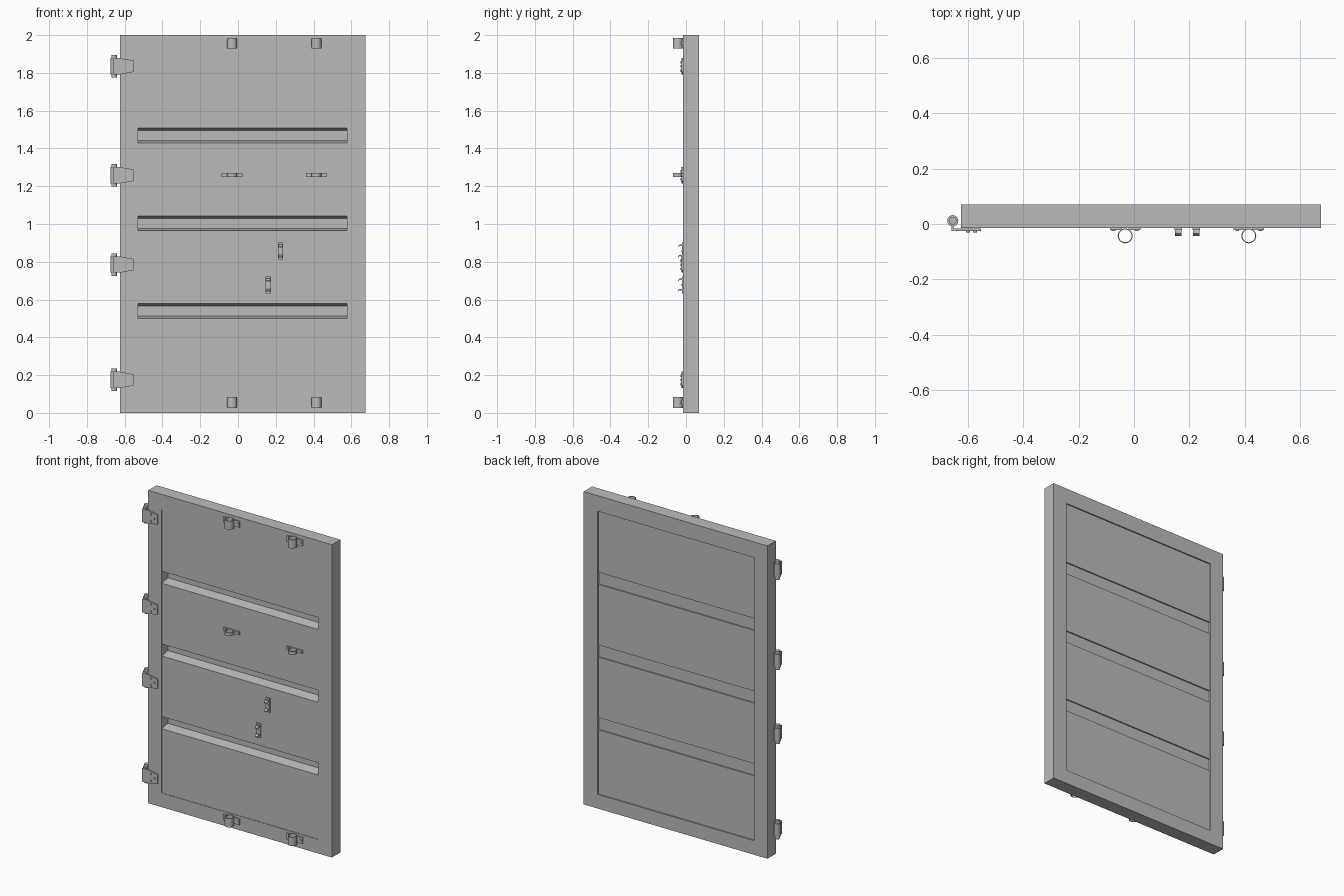
import bpy, bmesh, math
from mathutils import Vector

old = bpy.data.objects.get("Cube")
if old:
    bpy.data.objects.remove(old, do_unlink=True)

grey = bpy.data.materials.new("plain_grey")
grey.use_nodes = True
colour = (0.5, 0.5, 0.5, 1)
grey.diffuse_color = colour
grey.node_tree.nodes["Principled BSDF"].inputs["Base Color"].default_value = colour

FRONT, BACK = -0.015, 0.07
LEFT, RIGHT, TOP = -0.625, 0.675, 2.0
IN_L, IN_R, IN_B, IN_T = -0.53, 0.577, 0.09, 1.9


def finish(name, bm, smooth=False):
    bmesh.ops.recalc_face_normals(bm, faces=bm.faces)
    mesh = bpy.data.meshes.new(name)
    bm.to_mesh(mesh)
    bm.free()
    mesh.materials.append(grey)
    ob = bpy.data.objects.new(name, mesh)
    bpy.context.collection.objects.link(ob)
    if smooth:
        bpy.ops.object.select_all(action='DESELECT')
        ob.select_set(True)
        bpy.context.view_layer.objects.active = ob
        bpy.ops.object.shade_smooth_by_angle(angle=math.radians(35))
    return ob


def prism(name, points, offset):
    """Extrude a flat outline by an offset."""
    bm = bmesh.new()
    face = bm.faces.new([bm.verts.new(p) for p in points])
    new = bmesh.ops.extrude_face_region(bm, geom=[face])["geom"]
    bmesh.ops.translate(bm, vec=Vector(offset),
                        verts=[v for v in new if isinstance(v, bmesh.types.BMVert)])
    if len(bm.faces) == len(points) + 1:
        bmesh.ops.holes_fill(bm, edges=bm.edges)
    return finish(name, bm)


def box(name, x0, x1, y0, y1, z0, z1):
    return prism(name, [(x0, y0, z0), (x1, y0, z0), (x1, y0, z1), (x0, y0, z1)],
                 (0, y1 - y0, 0))


def tube(name, x, y, z, outer, inner, half):
    """Lathe a rectangular section round an upright axis; inner 0 is solid."""
    bm = bmesh.new()
    section = [(inner, -half), (outer, -half), (outer, half), (inner, half)]
    verts = [bm.verts.new((x + r, y, z + h)) for r, h in section]
    edges = [bm.edges.new((verts[i], verts[(i + 1) % 4])) for i in range(4 if inner else 3)]
    bmesh.ops.spin(bm, geom=verts + edges, cent=(x, y, z), axis=(0, 0, 1),
                   angle=math.tau, steps=24)
    bmesh.ops.remove_doubles(bm, verts=bm.verts, dist=0.0001)
    return finish(name, bm, True)


def screw(name, x, y, z, radius=0.007):
    ob = tube(name, 0, 0, 0, radius, 0, 0.003)
    ob.rotation_euler.x = math.pi / 2
    ob.location = (x, y, z)


# Outer frame
box("frame_right_stile", LEFT, IN_L, FRONT, BACK, 0, TOP)
box("frame_left_stile", IN_R, RIGHT, FRONT, BACK, 0, TOP)
box("frame_bottom_rail", IN_L, IN_R, FRONT, BACK, 0, IN_B)
box("frame_top_rail", IN_L, IN_R, FRONT, BACK, IN_T, TOP)

# Infill panel with three deep front grooves and shallow back bands
face, rear = FRONT + 0.003, BACK - 0.008
grooves = [(0.5, 0.578), (0.965, 1.042), (1.43, 1.507)]
front_line, back_line = [(face, IN_B)], [(rear, IN_B)]
for low, high in grooves:
    front_line += [(face, low), (0.048, low + 0.012), (0.048, high - 0.012), (face, high)]
    back_line += [(rear, low), (rear - 0.008, low), (rear - 0.008, high), (rear, high)]
front_line.append((face, IN_T))
back_line.append((rear, IN_T))
outline = front_line + back_line[::-1]
prism("infill_panel", [(IN_L, y, z) for y, z in outline], (IN_R - IN_L, 0, 0))

# Hinges
for n, z in enumerate((0.175, 0.785, 1.258, 1.835), 1):
    half = [(-0.66, 0.043), (-0.625, 0.043), (-0.553, 0.03)]
    plate = half + [(x, -h) for x, h in half[::-1]]
    prism(f"hinge_leaf_{n}", [(x, -0.025, z + h) for x, h in plate], (0, 0.009, 0))
    box(f"hinge_web_{n}", -0.66, -0.65, -0.02, 0.0, z - 0.043, z + 0.043)
    tube(f"hinge_barrel_{n}", -0.655, 0.012, z, 0.02, 0.014, 0.043)
    tube(f"hinge_pin_{n}", -0.655, 0.012, z, 0.014, 0, 0.06)
    for x, dz in ((-0.6, 0.022), (-0.6, -0.022), (-0.575, 0)):
        screw(f"hinge_screw_{n}", x, -0.027, z + dz)

# Rod guides: ring on a screwed flange
for x in (-0.032, 0.415):
    for z, half in ((0.055, 0.028), (1.26, 0.011), (1.957, 0.028)):
        tall = min(half, 0.02)
        tube("guide_ring", x, -0.043, z, 0.027, 0.023, half)
        for side in (-1, 1):
            a, b = sorted((x + side * 0.012, x + side * 0.055))
            box("guide_flange", a, b, -0.022, FRONT, z - tall, z + tall)
            screw("guide_screw", x + side * 0.042, -0.023, z)

# Small latch clips: plate with two bent tabs
for x, z in ((0.225, 0.857), (0.16, 0.677)):
    box("clip_plate", x - 0.014, x + 0.014, -0.021, FRONT, z - 0.045, z + 0.045)
    for dz in (-0.03, 0.025):
        bend = [(-0.02, 0), (-0.034, 0.004), (-0.043, -0.006), (-0.043, 0),
                (-0.034, 0.01), (-0.02, 0.008)]
        prism("clip_tab", [(x - 0.011, y, z + dz + h) for y, h in bend], (0.022, 0, 0))
    screw("clip_screw", x, -0.022, z, 0.005)
